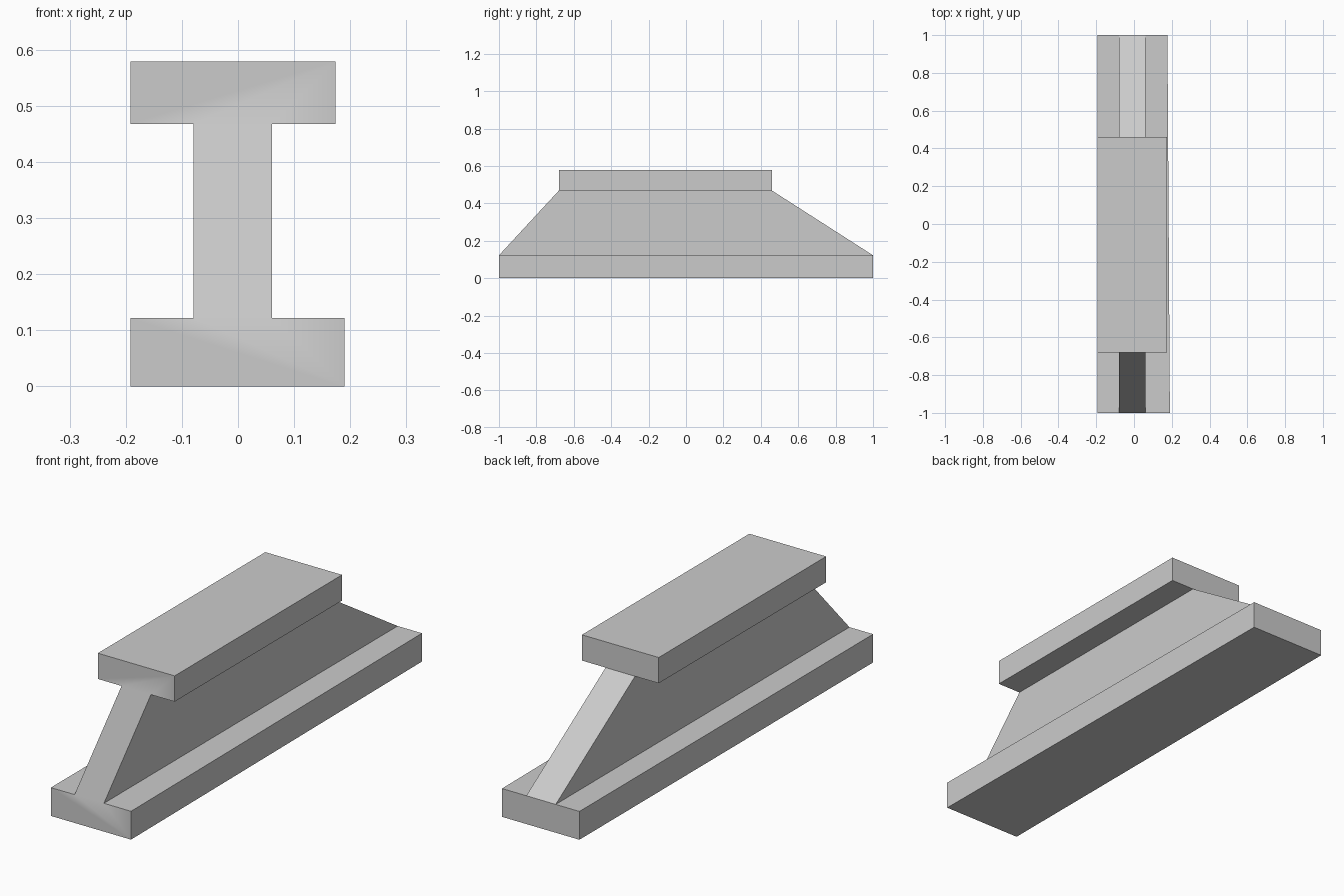
import bpy
import bmesh

cube = bpy.data.objects.get("Cube")
if cube:
    bpy.data.objects.remove(cube, do_unlink=True)

grey = bpy.data.materials.new("plain_grey")
grey.use_nodes = True
colour = (0.6, 0.6, 0.6, 1.0)
grey.diffuse_color = colour
grey.node_tree.nodes["Principled BSDF"].inputs["Base Color"].default_value = colour

# Heights of the foot flange, web and head flange
FOOT, NECK, HEAD = 0.122, 0.468, 0.579
LEFT, WEB_A, WEB_B = -0.192, -0.079, 0.061
FOOT_FRONT, FOOT_BACK, HEAD_RIGHT = 0.19, 0.177, 0.174


def section(foot_right, foot_y, head_y):
    """I-shaped outline, with the head set back from the foot."""
    outline = [
        (LEFT, 0), (foot_right, 0), (foot_right, FOOT), (WEB_B, FOOT),
        (WEB_B, NECK), (HEAD_RIGHT, NECK), (HEAD_RIGHT, HEAD), (LEFT, HEAD),
        (LEFT, NECK), (WEB_A, NECK), (WEB_A, FOOT), (LEFT, FOOT),
    ]
    return [bm.verts.new((x, foot_y if z <= FOOT else head_y, z)) for x, z in outline]


bm = bmesh.new()
front = section(FOOT_FRONT, -1.0, -0.68)
back = section(FOOT_BACK, 1.0, 0.46)

# Long sides of the beam
count = len(front)
for i in range(count):
    j = (i + 1) % count
    bm.faces.new((front[i], back[i], back[j], front[j]))

# End caps: foot, sloping web, head
caps = ((0, 1, 2, 3, 10, 11), (3, 4, 9, 10), (4, 5, 6, 7, 8, 9))
for ring in (front, back):
    for cap in caps:
        face = bm.faces.new([ring[i] for i in cap])
        face.smooth = ring is front

bmesh.ops.recalc_face_normals(bm, faces=bm.faces)
mesh = bpy.data.meshes.new("tapered_beam")
bm.to_mesh(mesh)
bm.free()
mesh.materials.append(grey)
beam = bpy.data.objects.new("tapered_beam", mesh)
bpy.context.collection.objects.link(beam)
